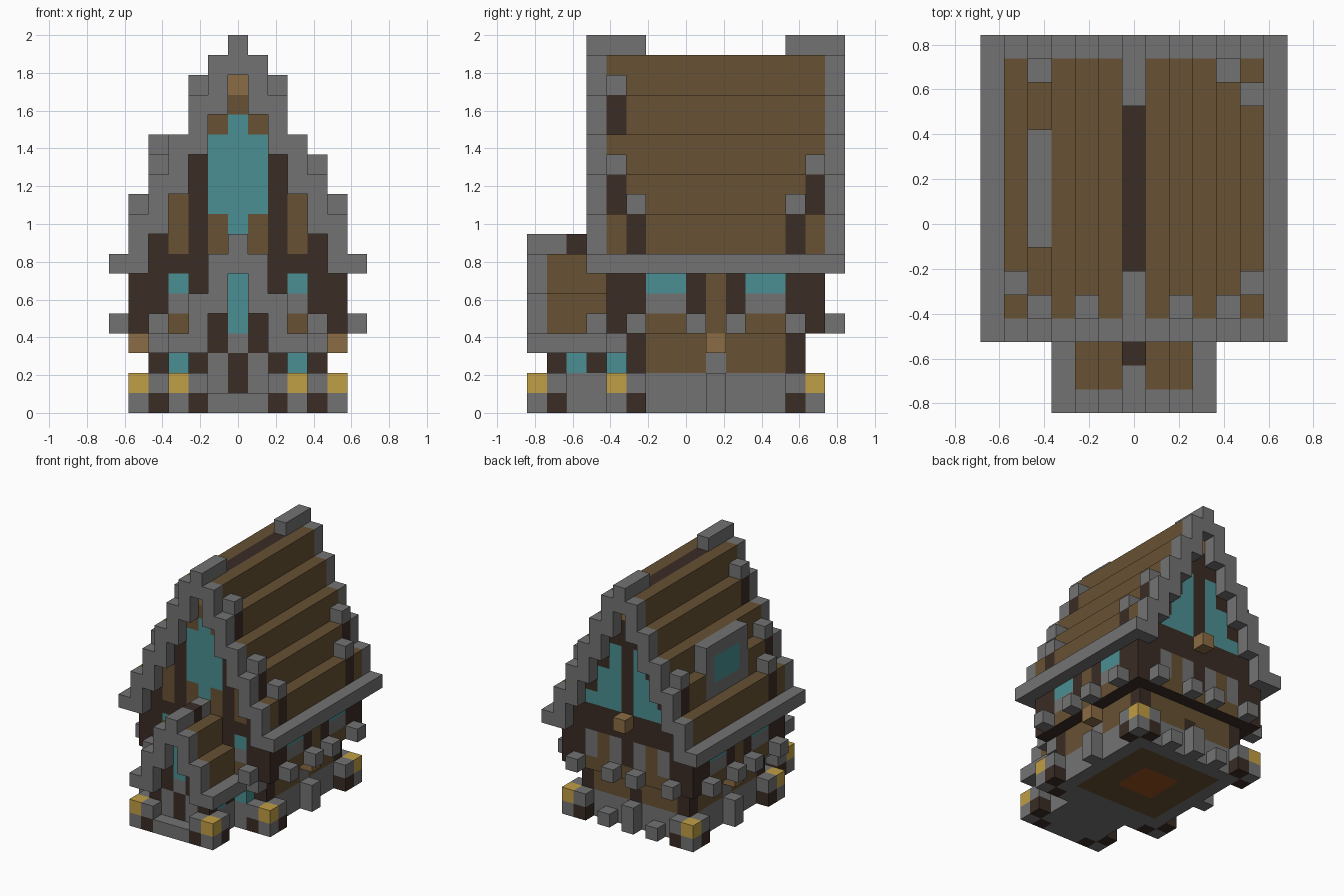
import bpy
import bmesh
from mathutils import Vector

cube = bpy.data.objects.get("Cube")
if cube:
    bpy.data.objects.remove(cube, do_unlink=True)

UNIT = 2 / 19
COLOURS = {
    "stone": (0.171, 0.171, 0.171),
    "plank": (0.136, 0.083, 0.033),
    "dark_wood": (0.042, 0.025, 0.018),
    "glass": (0.069, 0.275, 0.292),
    "lamp_gold": (0.527, 0.342, 0.058),
    "light_wood": (0.254, 0.150, 0.058),
    "hearth_orange": (0.305, 0.080, 0.013),
}
NAMES = list(COLOURS)
MATERIALS = []
for name, rgb in COLOURS.items():
    mat = bpy.data.materials.new(name)
    mat.use_nodes = True
    mat.diffuse_color = (*rgb, 1)
    bsdf = mat.node_tree.nodes["Principled BSDF"]
    bsdf.inputs["Base Color"].default_value = (*rgb, 1)
    bsdf.inputs["Roughness"].default_value = 0.9
    MATERIALS.append(mat)

cells = {}


def span(value):
    low, high = value if isinstance(value, tuple) else (value, value)
    return range(low, high + 1)


def put(part, colour, across, along, up, mirror=True):
    """Fill a block of cells; later blocks replace earlier ones."""
    for i in span(across):
        for j in span(along):
            for k in span(up):
                for side in ((i, -i) if mirror else (i,)):
                    cells[side, j, k] = (part, colour)


# Stone foundation with a plank floor and a hearth underneath
base = "foundation"
put(base, "stone", (0, 4), (5, 13), (0, 1))
put(base, "stone", (0, 4), 4, (0, 1))
put(base, "plank", (0, 3), (6, 12), 0)
put(base, "hearth_orange", (0, 1), (8, 10), 0)
for corner, inner in ((4, 5), (14, 13)):
    put(base, "stone", 5, corner, 0)
    put("corner_lamps", "lamp_gold", 5, corner, 1)
    for i, j in ((4, corner), (5, inner)):
        put(base, "dark_wood", i, j, 0)
        put(base, "stone", i, j, 1)
put("buttresses", "stone", 5, 9, (0, 1))
put("buttresses", "stone", 0, 14, (0, 1))
put("buttresses", "stone", 2, 14, 0)

# Ground floor walls
low = "ground_floor"
put(low, "plank", (0, 4), (5, 13), (2, 3))
for j in (5, 13):
    put(low, "dark_wood", 4, j, (2, 3))
put(low, "stone", 4, 9, 2)
put(low, "dark_wood", 0, 13, 2)
put(low, "light_wood", 5, 9, 3)
put(low, "glass", 3, 4, 2)
put(low, "stone", (3, 4), 4, 3)

# Overhanging upper floor with corner posts and side windows
up = "upper_floor"
put(up, "plank", (0, 5), (4, 14), (4, 6))
put(up, "dark_wood", (0, 5), (4, 14), 7)
for j in ((4, 5), (13, 14)):
    put(up, "dark_wood", 5, j, (4, 6))
for j in (8, 10):
    put(up, "dark_wood", 5, j, (5, 6))
for j in ((6, 7), (11, 12)):
    put(up, "stone", 5, j, 5)
    put(up, "glass", 5, j, 6)
for j in (4, 14):
    put(up, "dark_wood", 4, j, (5, 6))
put(up, "stone", 3, 4, 5)
put(up, "glass", 3, 4, 6)
put(up, "dark_wood", 2, 4, (5, 6))
for i in (1, 3):
    put(up, "stone", i, 14, (5, 6))
put(up, "dark_wood", 0, 14, (5, 6))

# Projecting beam ends
for j in (5, 8, 10, 13):
    put("beam_ends", "stone", 6, j, 4)
put("beam_ends", "stone", 4, 3, 4)
for i in (1, 4):
    put("beam_ends", "stone", i, 15, 4)

# Stepped plank roof and the stone gables at both ends
for i in range(1, 6):
    top = 19 - 2 * i
    put("main_roof", "plank", i, (4, 14), (8, top))
    for j in (3, 15):
        put("gable_trim", "stone", i, j, (top - 2, top))
put("main_roof", "dark_wood", 0, (4, 14), (8, 17))
put("eaves", "stone", 6, (3, 15), 7)
for ends in ((3, 5), (13, 15)):
    put("ridge_cap", "stone", 0, ends, (17, 18))

# Front gable wall with its tall window
wall = "front_gable"
put(wall, "dark_wood", 4, 4, (7, 8))
put(wall, "plank", 3, 4, (8, 10))
put(wall, "dark_wood", 2, 4, (7, 12))
put(wall, "plank", 1, 4, (8, 14))
put(wall, "glass", 1, 4, (10, 13))
put(wall, "plank", 0, 4, (8, 15))
put(wall, "glass", 0, 4, (9, 14))
put(wall, "light_wood", 0, 4, 16)

# Back gable wall with a split stepped window
wall = "back_gable"
for i in range(1, 5):
    put(wall, "dark_wood", i, 14, (8, 16 - 2 * i))
    if i < 4:
        put(wall, "glass", i, 14, (9, 15 - 2 * i))
put(wall, "dark_wood", 0, 14, (8, 15))
put(wall, "light_wood", 0, 14, 16)
put(wall, "light_wood", 0, 15, 8)


# Dark struts with stone caps set into the roof slopes
def strut(i, j, mirror=True):
    top = 20 - 2 * abs(i)
    put("roof_struts", "dark_wood", i, j, (top - 2, top - 1), mirror)
    put("roof_struts", "stone", i, j, top, mirror)


strut(2, 4)
strut(4, 4)
strut(4, 14)
strut(5, 5)
strut(5, 13, False)

# Dormer window on one slope
put("dormer", "stone", -4, (7, 11), (10, 13), False)
put("dormer", "glass", -4, (8, 10), (11, 12), False)

# Porch base and its lamps
base = "porch_base"
put(base, "stone", (0, 2), (1, 4), (0, 1))
put(base, "stone", (0, 3), 0, 0)
put(base, "dark_wood", 2, 0, 0)
put(base, "stone", 2, 0, 1)
put(base, "dark_wood", 3, 1, 0)
put(base, "stone", 3, 1, 1)
put("porch_lamps", "lamp_gold", 3, 0, 1)

# Porch walls, door and windows
wall = "porch_walls"
put(wall, "stone", (0, 1), (1, 4), (2, 3))
put(wall, "dark_wood", 2, (1, 4), 2)
put(wall, "glass", 2, 2, 2)
put(wall, "dark_wood", 1, 1, (3, 4))
put("door", "dark_wood", 0, 1, (1, 2))

# Porch roof, gable trim and ridge
roof = "porch_roof"
put(roof, "plank", 0, (1, 3), (4, 7))
put(roof, "plank", 1, (2, 3), (4, 7))
put(roof, "plank", 1, 1, (5, 7))
put(roof, "plank", 2, (1, 3), (3, 5))
put(roof, "stone", 3, (0, 4), 3)
put(roof, "stone", 2, 0, (3, 5))
put(roof, "stone", 1, 0, (5, 7))
put(roof, "stone", 0, 0, (7, 8))
put(roof, "stone", 0, 1, 8)
put(roof, "dark_wood", 0, 2, 8)
put(roof, "stone", 0, 3, 8)
put("porch_window", "glass", 0, 1, (4, 6))


def build(part):
    """Make one object from the exposed cell faces of a part."""
    bm = bmesh.new()
    verts = {}
    for (i, j, k), (owner, colour) in cells.items():
        if owner != part:
            continue
        for axis in range(3):
            for sign in (-1, 1):
                normal = Vector((0, 0, 0))
                normal[axis] = sign
                if (i + int(normal.x), j + int(normal.y), k + int(normal.z)) in cells:
                    continue
                u, v = Vector((0, 0, 0)), Vector((0, 0, 0))
                u[(axis + 1) % 3] = 1
                v[(axis + 2) % 3] = sign
                centre = Vector((i, j - 7.5, k + 0.5))
                ring = []
                for a, b in ((-1, -1), (1, -1), (1, 1), (-1, 1)):
                    point = centre + (normal + u * a + v * b) / 2
                    key = tuple(point)
                    if key not in verts:
                        verts[key] = bm.verts.new(point * UNIT)
                    ring.append(verts[key])
                face = bm.faces.new(ring)
                # Joists darken the underside of the overhang
                under = part == "upper_floor" and normal.z < 0
                face.material_index = NAMES.index("dark_wood" if under else colour)
    bmesh.ops.dissolve_limit(bm, angle_limit=0.01, verts=bm.verts[:],
                             edges=bm.edges[:], delimit={"MATERIAL"})
    mesh = bpy.data.meshes.new(part)
    bm.to_mesh(mesh)
    bm.free()
    for mat in MATERIALS:
        mesh.materials.append(mat)
    bpy.context.collection.objects.link(bpy.data.objects.new(part, mesh))


for part in sorted({owner for owner, _ in cells.values()}):
    build(part)
